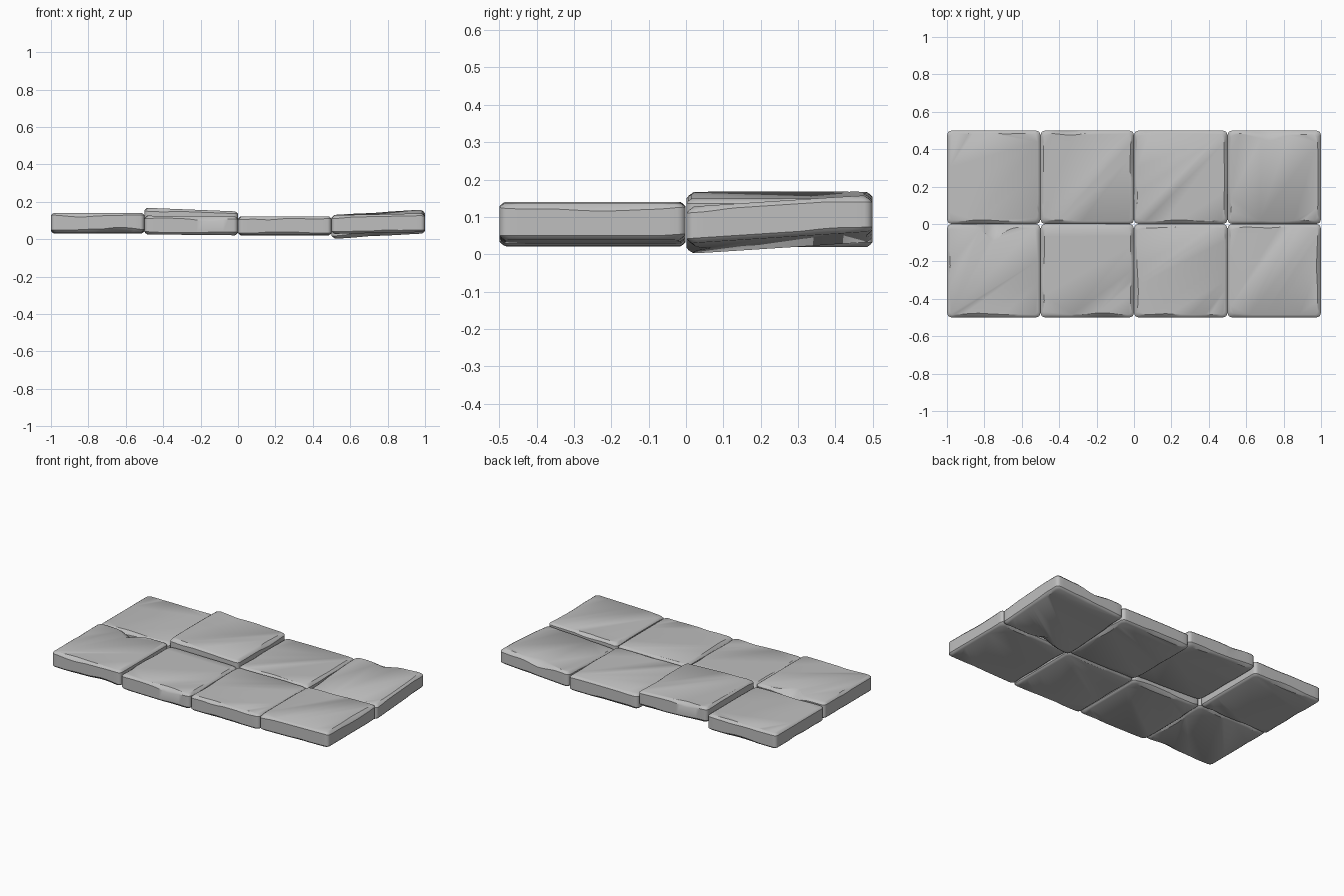
import bpy, bmesh, math
from mathutils import Vector, noise

if "Cube" in bpy.data.objects:
    bpy.data.objects.remove(bpy.data.objects["Cube"])

stone = bpy.data.materials.new("grey stone")
stone.use_nodes = True
GREY = (0.52, 0.52, 0.52, 1)
stone.diffuse_color = GREY
stone.node_tree.nodes["Principled BSDF"].inputs["Base Color"].default_value = GREY

HALF, CORNER, STEPS = 0.249, 0.022, 16


def outline():
    """Rounded square as (point, inward direction) pairs."""
    pts = []
    flat = HALF - CORNER
    for side in range(4):
        turn = side * math.pi / 2
        c, s = math.cos(turn), math.sin(turn)
        run = [(HALF, -flat + 2 * flat * i / STEPS) for i in range(STEPS + 1)]
        run += [(flat + CORNER * math.cos(a), flat + CORNER * math.sin(a))
                for a in (math.pi / 8, math.pi / 4, 3 * math.pi / 8)]
        pts += [Vector((x * c - y * s, x * s + y * c)) for x, y in run]
    return pts


def wear(p, seed, chips):
    """Inset and depth of the worn edge at an outline point."""
    n = noise.noise(Vector((p.x * 6, p.y * 6, seed)))
    inset = 0.014 + 0.012 * max(0, n)
    depth = 0.012 + 0.014 * max(0, n)
    for cx, cy, width, cut, drop in chips:
        f = math.exp(-((p - Vector((cx, cy))).length / width) ** 2)
        inset += cut * f
        depth += drop * f
    return inset, depth


def slab(name, x, y, middle, slope_x, slope_y, thick, seed, top_chips=(), low_chips=()):
    bm = bmesh.new()
    rings = []
    pts = outline()
    # each edge has an inner rim, a soft shoulder and the side wall
    for sign, chips, order in ((-1, low_chips, (1, 0.35, 0)), (1, top_chips, (0, 0.35, 1))):
        for k in order:
            ring = []
            for p in pts:
                inset, depth = wear(p, seed + sign * 5, chips)
                drop = depth * (1 - k) ** 1.5
                scale = 1 - inset * k / HALF
                q = p * scale
                z = sign * (thick / 2 - drop) + slope_x * q.x + slope_y * q.y
                ring.append(bm.verts.new((q.x, q.y, z)))
            rings.append(ring)
    n = len(pts)
    for a, b in zip(rings, rings[1:]):
        for i in range(n):
            j = (i + 1) % n
            bm.faces.new((a[i], a[j], b[j], b[i]))
    bm.faces.new(reversed(rings[0]))
    bm.faces.new(rings[-1])
    bmesh.ops.recalc_face_normals(bm, faces=bm.faces)
    mesh = bpy.data.meshes.new(name)
    bm.to_mesh(mesh)
    bm.free()
    mesh.materials.append(stone)
    ob = bpy.data.objects.new(name, mesh)
    ob.location = (x, y, middle)
    bpy.context.collection.objects.link(ob)
    bpy.ops.object.select_all(action="DESELECT")
    ob.select_set(True)
    bpy.context.view_layer.objects.active = ob
    bpy.ops.object.shade_smooth_by_angle(angle=math.radians(35))


# front row, from -x to +x
slab("front_slab_1", -0.75, -0.25, 0.088, 0, 0, 0.104, 1,
     [(0, 0.25, 0.07, 0.07, 0.035)], [(0.12, -0.25, 0.1, 0.02, 0.015)])
slab("front_slab_2", -0.25, -0.25, 0.073, -0.01, 0, 0.1, 2,
     [(0.1, -0.25, 0.07, 0.01, 0.015)])
slab("front_slab_3", 0.25, -0.25, 0.072, 0, 0, 0.1, 3,
     [(-0.25, -0.12, 0.12, 0.008, 0.015)])
slab("front_slab_4", 0.75, -0.25, 0.083, 0.02, 0, 0.1, 4)

# back row, from -x to +x
slab("back_slab_1", -0.75, 0.25, 0.08, 0, 0, 0.1, 5)
slab("back_slab_2", -0.25, 0.25, 0.108, -0.04, 0, 0.1, 6,
     [(-0.1, 0.25, 0.07, 0.01, 0.015)])
slab("back_slab_3", 0.25, 0.25, 0.07, 0, 0, 0.1, 7)
slab("back_slab_4", 0.75, 0.25, 0.08, 0.06, 0.065, 0.098, 8,
     [(-0.03, 0.25, 0.09, 0.04, 0.02)], [(-0.05, -0.25, 0.07, 0.05, 0.03)])
